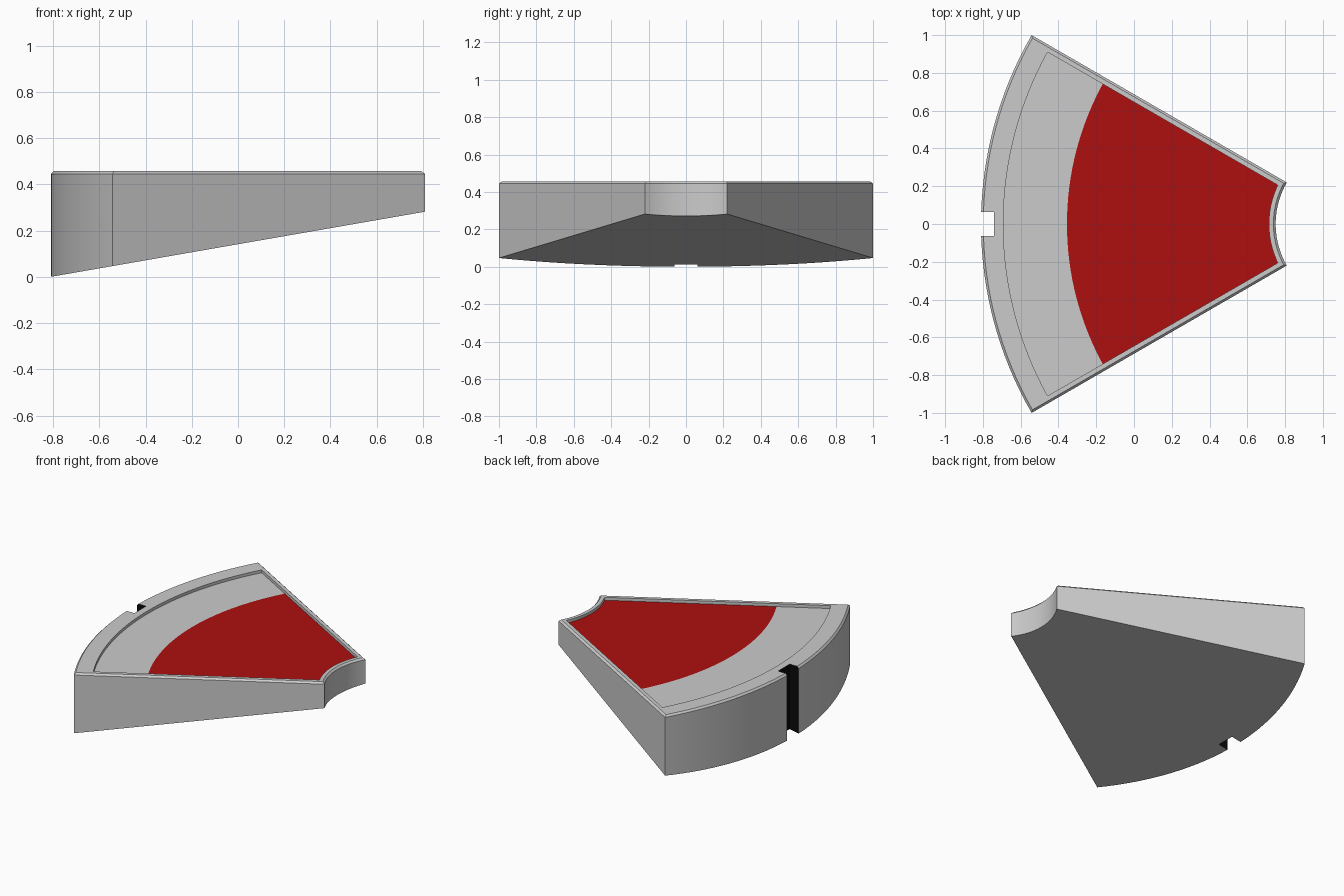
import bpy, bmesh, math

if "Cube" in bpy.data.objects:
    bpy.data.objects.remove(bpy.data.objects["Cube"])

APEX, HALF, N = 1.19, math.radians(30), 32
R_OUT, R_IN, R_RED = 2.0, 0.44, 1.545
TOP, CH, DEPTH, WALL = 0.457, 0.012, 0.02, 0.036


def arc(bm, r, off, z, n=N):
    """Arc of points around the apex, its ends pulled in from the side walls by off."""
    a = HALF - math.asin(off / r)
    pts = []
    for i in range(n + 1):
        t = -a + 2 * a * i / n
        x = APEX - r * math.cos(t)
        pts.append(bm.verts.new((x, r * math.sin(t), z(x))))
    return pts


def ring(bm, r_out, r_in, off, z):
    """Closed wedge outline with one extra point on each straight side."""
    mid = arc(bm, R_RED, off, z, 1)
    outer, inner = arc(bm, r_out, off, z), arc(bm, r_in, off, z)
    return outer + [mid[1]] + inner[::-1] + [mid[0]]


def level(h):
    return lambda x: h


# wedge body: sloped base, walls, chamfered rim and recessed floor
bm = bmesh.new()
rings = [
    ring(bm, R_OUT, R_IN, 0, lambda x: max(0, 0.174 * (x + 0.81))),
    ring(bm, R_OUT, R_IN, 0, level(TOP - CH)),
    ring(bm, R_OUT - CH, R_IN + CH, CH, level(TOP)),
    ring(bm, 1.882, R_IN + WALL, WALL, level(TOP)),
    ring(bm, 1.882, R_IN + WALL, WALL, level(TOP - DEPTH)),
]
for a, b in zip(rings, rings[1:]):
    for i in range(len(a)):
        j = (i + 1) % len(a)
        bm.faces.new((a[i], a[j], b[j], b[i]))
bm.faces.new(rings[0])

# floor: grey outer band and red inner panel
floor = rings[-1]
outer, inner = floor[:N + 1], floor[N + 2:2 * N + 3][::-1]
middle = arc(bm, R_RED, WALL, level(TOP - DEPTH))
for a, b, m in ((outer, middle, 0), (middle, inner, 1)):
    for i in range(N):
        bm.faces.new((a[i], a[i + 1], b[i + 1], b[i])).material_index = m
bmesh.ops.remove_doubles(bm, verts=bm.verts, dist=1e-5)
bmesh.ops.recalc_face_normals(bm, faces=bm.faces)
mesh = bpy.data.meshes.new("wedge_tray")
bm.to_mesh(mesh)
bm.free()
body = bpy.data.objects.new("wedge_tray", mesh)
bpy.context.collection.objects.link(body)

# notch cutter with black faces
bpy.ops.mesh.primitive_cube_add(size=1, location=(-0.84, 0, 0.25))
cutter = bpy.context.object
cutter.name = "notch_cutter"
cutter.scale = (0.2, 0.125, 1)
cutter.hide_render = True

red = bpy.data.materials.new("red")
red.diffuse_color = (0.42, 0.005, 0.005, 1)
red.use_nodes = True
red.node_tree.nodes["Principled BSDF"].inputs["Base Color"].default_value = red.diffuse_color
black = bpy.data.materials.new("black")
black.diffuse_color = (0.003, 0.003, 0.003, 1)
black.use_nodes = True
black.node_tree.nodes["Principled BSDF"].inputs["Base Color"].default_value = black.diffuse_color
for ob in (body, cutter):
    for mat in (None, red, black):
        ob.data.materials.append(mat)
for p in cutter.data.polygons:
    p.material_index = 2

# cut the notch, then shade
mod = body.modifiers.new("notch", 'BOOLEAN')
mod.operation, mod.solver, mod.object = 'DIFFERENCE', 'EXACT', cutter
bpy.ops.object.select_all(action='DESELECT')
body.select_set(True)
bpy.context.view_layer.objects.active = body
bpy.ops.object.modifier_apply(modifier=mod.name)
bpy.data.objects.remove(cutter)
bpy.ops.object.shade_smooth_by_angle(angle=math.radians(30))
